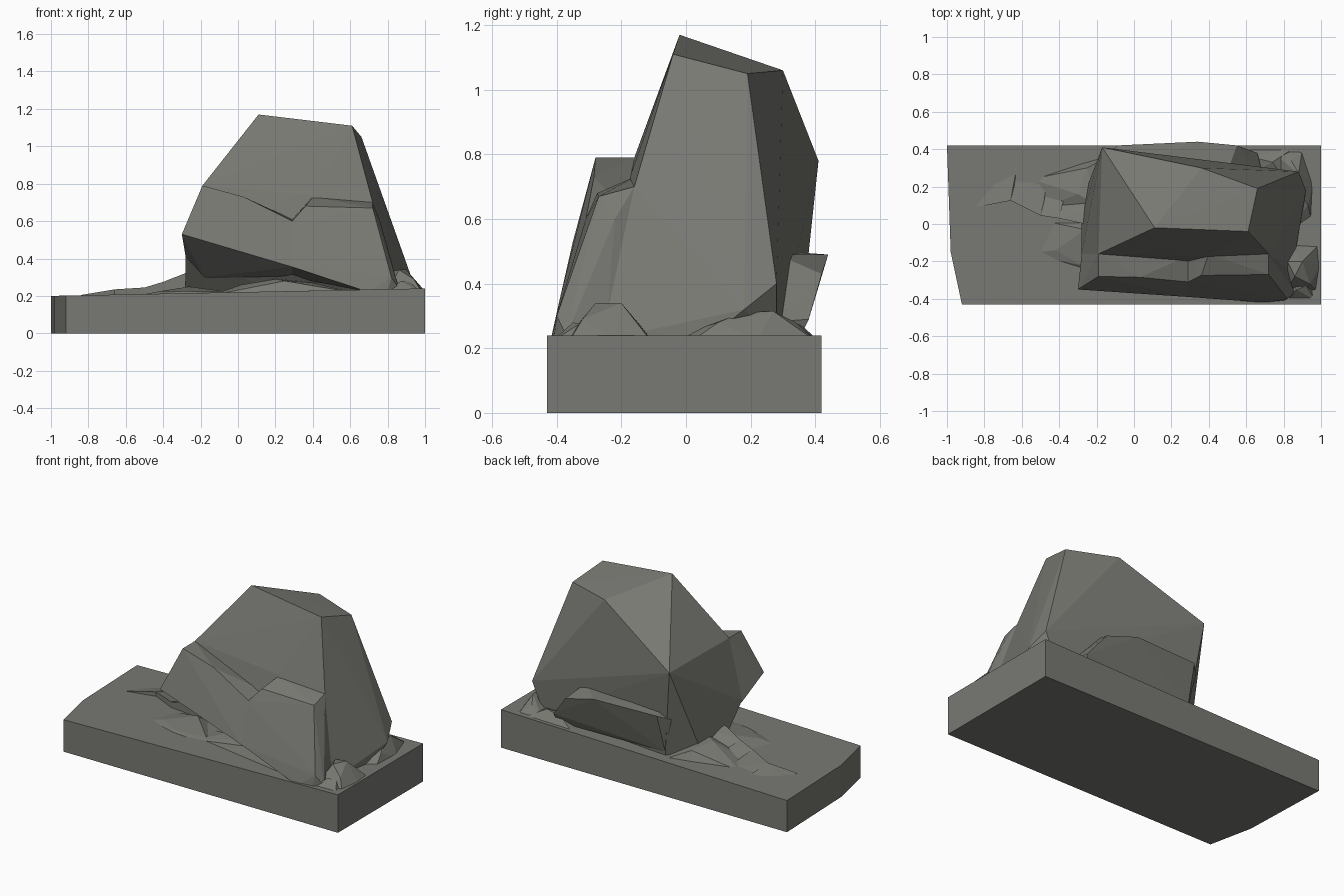
import bpy, bmesh

stone = bpy.data.materials.new("warm grey stone")
stone.diffuse_color = (0.19, 0.19, 0.172, 1)


def add(name, bm):
    bmesh.ops.recalc_face_normals(bm, faces=bm.faces)
    me = bpy.data.meshes.new(name)
    bm.to_mesh(me)
    bm.free()
    me.materials.append(stone)
    ob = bpy.data.objects.new(name, me)
    bpy.context.collection.objects.link(ob)


def hull(name, pts):
    """Faceted rock: convex hull of a few corner points."""
    bm = bmesh.new()
    for p in pts:
        bm.verts.new(p)
    r = bmesh.ops.convex_hull(bm, input=bm.verts)
    junk = [g for g in r["geom_interior"] + r["geom_unused"] if isinstance(g, bmesh.types.BMVert)]
    bmesh.ops.delete(bm, geom=list(set(junk)), context='VERTS')
    add(name, bm)


def ground(x):
    return 0.22 + 0.02 * x


def mound(name, foot, tops):
    """Low rubble: foot outline sunk just under the ground plus raised corners."""
    hull(name, [(x, y, ground(x) - 0.015) for x, y in foot] + tops)


# base slab with a gently rising top
bm = bmesh.new()
outline = [(-1, .42), (-.98, -.15), (-.92, -.43), (1, -.43), (1, .42)]
low = [bm.verts.new((x, y, 0)) for x, y in outline]
top = [bm.verts.new((x, y, ground(x))) for x, y in outline]
bm.faces.new(low)
bm.faces.new(top)
for i in range(5):
    j = (i + 1) % 5
    bm.faces.new((low[i], low[j], top[j], top[i]))
add("base_slab", bm)

# main boulder body
hull("boulder_body", [
    (.11, -.02, 1.17), (.61, -.04, 1.11), (.66, .19, 1.05), (.36, .30, 1.06),
    (-.17, .41, .78), (.88, .28, .40), (-.19, -.16, .79), (.40, -.17, .74),
    (.72, -.16, .70), (-.28, -.16, .42), (-.28, .03, .22), (-.25, .20, .22),
    (-.10, .35, .22), (.80, .28, .22), (.92, .18, .32), (.90, .06, .22),
    (.86, -.12, .22), (.84, -.28, .22), (.22, -.12, .22)])

# overhanging front slab, split at the notch in its ledge
hull("front_slab_left", [
    (-.19, -.28, .79), (.03, -.285, .73), (.29, -.31, .60), (-.30, -.35, .53),
    (.29, -.39, .355), (-.29, -.29, .49), (.22, -.31, .34), (-.19, -.16, .79),
    (.29, -.17, .61), (-.28, -.16, .41), (-.18, -.10, .30), (.22, -.10, .28),
    (.29, -.15, .30)])
hull("front_slab_right", [
    (.29, -.31, .60), (.36, -.275, .68), (.42, -.26, .68), (.72, -.27, .67),
    (.29, -.39, .355), (.70, -.42, .22), (.80, -.41, .22), (.82, -.40, .30),
    (.86, -.37, .24), (.76, -.22, .60), (.29, -.17, .61), (.40, -.16, .73),
    (.72, -.16, .70), (.29, -.15, .30), (.84, -.25, .22)])

# leaning slab at the back
hull("back_slab", [
    (-.10, .35, .24), (.65, .35, .23), (-.09, .42, .49), (.34, .44, .49),
    (.55, .42, .43), (.66, .38, .29), (-.15, .36, .46), (-.12, .25, .24),
    (-.05, .30, .50), (.50, .28, .49), (.69, .25, .28)])

# rubble on the right
mound("right_front_rubble", [(.80, -.38), (.98, -.36), (1, -.22), (.99, -.11), (.82, -.10)],
      [(.86, -.28, .34), (.90, -.20, .34), (.94, -.32, .29), (.82, -.20, .33)])
mound("corner_rubble", [(.80, -.41), (.97, -.41), (.95, -.28), (.82, -.28)],
      [(.87, -.35, .28), (.92, -.33, .275)])
mound("right_back_rubble", [(.80, -.08), (.95, .02), (.96, .22), (.90, .40), (.72, .40)],
      [(.89, .17, .31), (.88, .27, .315), (.84, .34, .28), (.93, .10, .28)])
mound("back_rubble", [(.50, .41), (.86, .41), (.84, .20), (.50, .20)],
      [(.62, .36, .27), (.74, .33, .28)])

# broken ridge running left from the boulder
ridge = [(-.84, .09, .205), (-.66, .125, .235), (-.50, .045, .245), (-.40, .03, .275), (-.26, .0, .33)]
for i in range(4):
    a, b = ridge[i:i + 2]
    mound("left_ridge_%d" % (i + 1),
          [(a[0], a[1]), (b[0], b[1]), (a[0] + .04, a[1] + .16), (b[0] + .04, b[1] + .22)],
          [a, b, (b[0] + .02, b[1] + .08, b[2] - .02)])
mound("left_back_rubble", [(-.50, .08), (-.55, .24), (-.28, .33), (-.10, .38), (-.20, .05)],
      [(-.30, .16, .29), (-.25, .30, .27), (-.20, .10, .30)])

# low ledges under the overhang
mound("front_low_ledge", [(-.58, -.16), (-.45, -.16), (-.29, -.25), (-.05, -.28), (-.2, .02), (-.5, .02)],
      [(-.42, -.14, .225), (-.28, -.22, .225), (-.26, -.03, .25), (-.08, -.2, .225)])
mound("cave_floor_rock", [(-.15, -.22), (.45, -.32), (.62, -.38), (.60, -.10), (-.15, -.05)],
      [(.02, -.15, .26), (.20, -.20, .29), (.25, -.26, .28), (.40, -.22, .27)])
